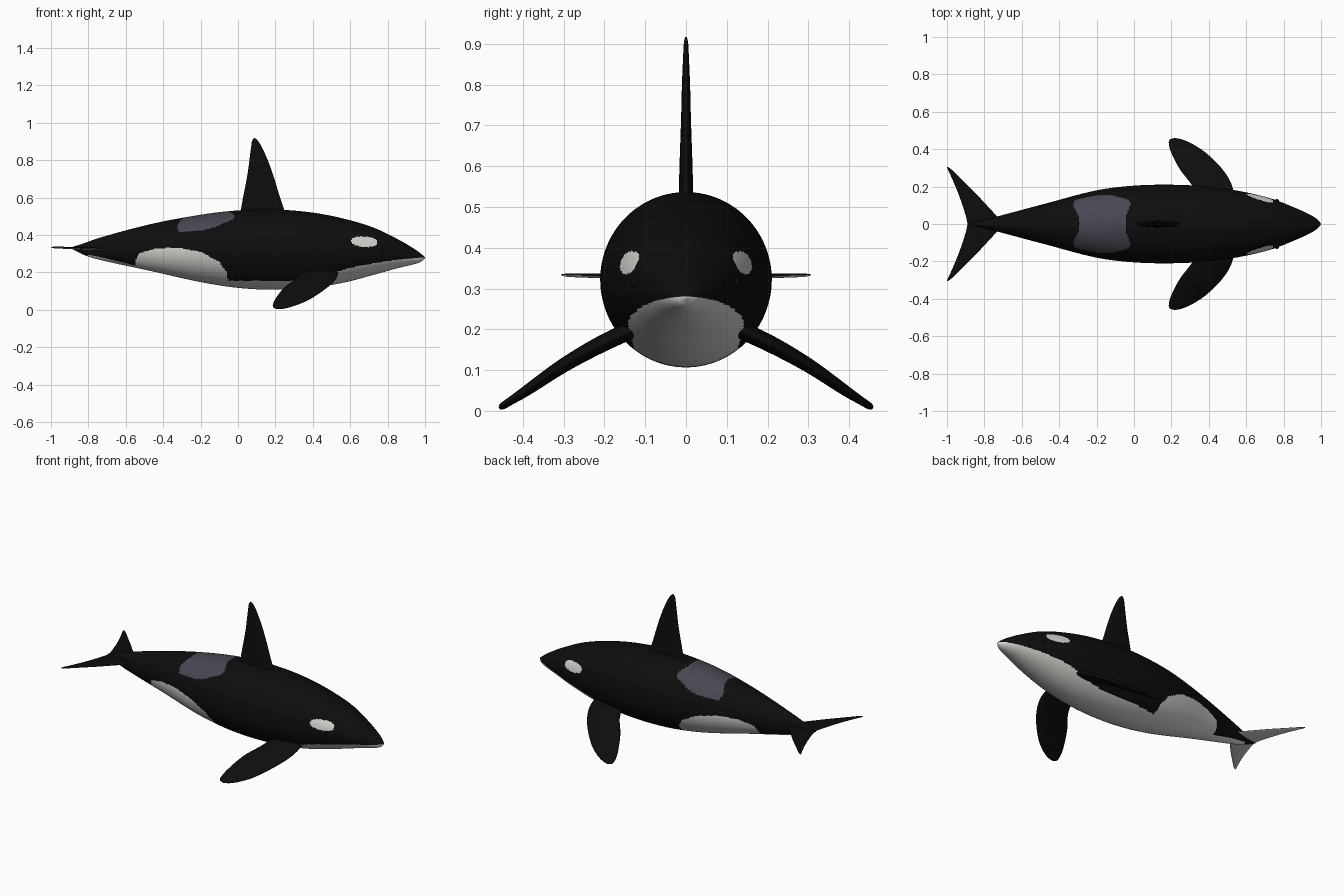
import bpy
import bmesh
import math
from mathutils import Vector

default = bpy.data.objects.get("Cube")
if default:
    bpy.data.objects.remove(default, do_unlink=True)


def make_material(name, rgb):
    mat = bpy.data.materials.new(name)
    mat.use_nodes = True
    mat.diffuse_color = (*rgb, 1)
    bsdf = mat.node_tree.nodes["Principled BSDF"]
    bsdf.inputs["Base Color"].default_value = (*rgb, 1)
    bsdf.inputs["Roughness"].default_value = 0.6
    return mat


BLACK, WHITE, GREY = range(3)
MATERIALS = [
    make_material("black_skin", (0.004, 0.004, 0.004)),
    make_material("white_skin", (0.65, 0.65, 0.62)),
    make_material("saddle_grey", (0.065, 0.063, 0.085)),
]


def linear(table, s):
    """Straight interpolation in a table of (position, value)."""
    if s <= table[0][0]:
        return table[0][1]
    for (a, u), (b, v) in zip(table, table[1:]):
        if s <= b:
            return u + (v - u) * (s - a) / (b - a)
    return table[-1][1]


def smooth(table, s):
    """Cubic interpolation of whole rows; the first column is the position."""
    last = len(table) - 1

    def slope(i, k):
        lo, hi = table[max(i - 1, 0)], table[min(i + 1, last)]
        return (hi[k] - lo[k]) / (hi[0] - lo[0])

    i = 0
    while i < last - 1 and s > table[i + 1][0]:
        i += 1
    p, q = table[i], table[i + 1]
    d = q[0] - p[0]
    t = min(max((s - p[0]) / d, 0), 1)
    ease = t * t * (3 - 2 * t)
    return [p[k] + (q[k] - p[k]) * ease
            + d * t * (1 - t) * ((1 - t) * slope(i, k) - t * slope(i + 1, k))
            for k in range(1, len(p))]


def loft(name, rings, paint=None):
    """Skin a list of closed rings, cap the ends and colour faces by a rule."""
    bm = bmesh.new()
    loops = [[bm.verts.new(p) for p in ring] for ring in rings]
    n = len(loops[0])
    for a, b in zip(loops, loops[1:]):
        for j in range(n):
            k = (j + 1) % n
            bm.faces.new((a[j], a[k], b[k], b[j]))
    bm.faces.new(loops[0])
    bm.faces.new(loops[-1])
    bmesh.ops.recalc_face_normals(bm, faces=bm.faces)
    bm.normal_update()
    for face in bm.faces:
        face.smooth = True
        if paint:
            face.material_index = paint(face.calc_center_median(), face.normal)
    mesh = bpy.data.meshes.new(name)
    bm.to_mesh(mesh)
    bm.free()
    for mat in MATERIALS:
        mesh.materials.append(mat)
    obj = bpy.data.objects.new(name, mesh)
    bpy.context.collection.objects.link(obj)
    return obj


def angles(n):
    return [math.tau * j / n for j in range(n)]


def fin_rings(table, place, count=36, sides=28):
    """Lens sections from rows of (span, leading x, trailing x, half thickness)."""
    rings = []
    first, last = table[0][0], table[-1][0]
    for i in range(count + 1):
        s = first + (last - first) * math.sin(i / count * math.pi / 2)
        lead, trail, thick = smooth(table, s)
        mid, half = (lead + trail) / 2, (lead - trail) / 2
        rings.append([place(mid + half * math.cos(a), s, thick * math.sin(a))
                      for a in angles(sides)])
    return rings


# Body: x, top z, bottom z, half width
BODY = [
    (-0.89, 0.334, 0.326, 0.004), (-0.82, 0.357, 0.292, 0.018),
    (-0.74, 0.385, 0.267, 0.038), (-0.47, 0.457, 0.208, 0.11),
    (-0.2, 0.508, 0.148, 0.18), (0.0, 0.531, 0.117, 0.205),
    (0.2, 0.536, 0.107, 0.21), (0.4, 0.519, 0.118, 0.2),
    (0.57, 0.486, 0.146, 0.175), (0.73, 0.437, 0.188, 0.137),
    (0.86, 0.374, 0.224, 0.087), (0.94, 0.327, 0.243, 0.05),
    (0.98, 0.298, 0.257, 0.025), (1.0, 0.281, 0.277, 0.002),
]
# Upper edge of the white underside along x
BELLY = [
    (-0.84, 0.25), (-0.8, 0.295), (-0.69, 0.271), (-0.548, 0.236),
    (-0.545, 0.27), (-0.53, 0.3), (-0.45, 0.325), (-0.33, 0.333),
    (-0.2, 0.31), (-0.1, 0.257), (-0.06, 0.2), (-0.054, 0.155),
    (0.3, 0.155), (0.4, 0.165), (0.5, 0.194), (0.6, 0.225),
    (0.75, 0.253), (0.87, 0.27), (1.0, 0.281),
]
# Rear and front edges of the saddle by distance from the midline
SADDLE_REAR = [(0, -0.29), (0.05, -0.3), (0.1, -0.328), (0.13, -0.315), (0.155, -0.18)]
SADDLE_FRONT = [(0, -0.045), (0.05, -0.04), (0.1, -0.02), (0.13, -0.025), (0.155, -0.12)]


def paint_body(c, normal):
    if c.z < linear(BELLY, c.x):
        return WHITE
    # Eye patch: slightly tilted rounded oval
    dx, dz = c.x - 0.675, c.z - 0.364
    u, v = dx - 0.07 * dz, dz + 0.07 * dx
    if abs(u / 0.07) ** 2.4 + abs(v / 0.027) ** 2.4 < 1:
        return WHITE
    side = abs(c.y)
    if c.z > 0.4 and side < 0.155:
        if linear(SADDLE_REAR, side) < c.x < linear(SADDLE_FRONT, side):
            return GREY
    return BLACK


body_rings = []
RINGS = 330
for i in range(RINGS + 1):
    t = i / RINGS
    # Ring spacing tightens towards the snout and tail tip
    t -= 0.11 * math.sin(math.tau * t) / math.tau * 4
    x = BODY[0][0] + (BODY[-1][0] - BODY[0][0]) * t
    top, bottom, width = smooth(BODY, x)
    middle, height = (top + bottom) / 2, (top - bottom) / 2
    body_rings.append([Vector((x, width * math.cos(a), middle + height * math.sin(a)))
                       for a in angles(168)])
loft("body", body_rings, paint_body)

# Dorsal fin: span runs up z
DORSAL = [
    (0.48, 0.265, 0.005, 0.019), (0.6, 0.225, 0.027, 0.016),
    (0.72, 0.188, 0.05, 0.012), (0.8, 0.159, 0.061, 0.01),
    (0.87, 0.127, 0.07, 0.007), (0.905, 0.106, 0.076, 0.005),
    (0.917, 0.092, 0.086, 0.002),
]
loft("dorsal_fin", fin_rings(DORSAL, lambda x, s, t: Vector((x, t, s))))

# Side flippers: span runs outwards and slopes down
FLIPPER = [
    (0.1, 0.535, 0.35, 0.022), (0.2, 0.526, 0.314, 0.021),
    (0.29, 0.475, 0.247, 0.018), (0.38, 0.385, 0.2, 0.014),
    (0.43, 0.308, 0.186, 0.01), (0.452, 0.255, 0.192, 0.008),
    (0.458, 0.225, 0.212, 0.003),
]
DROOP = [(0.1, 0.213), (0.2, 0.168), (0.3, 0.112), (0.4, 0.044), (0.458, 0.007)]

# Tail flukes: flat blades with a white underside
FLUKE = [
    (0.0, -0.68, -0.89, 0.008), (0.035, -0.725, -0.897, 0.008),
    (0.1, -0.787, -0.917, 0.007), (0.17, -0.852, -0.942, 0.006),
    (0.25, -0.933, -0.976, 0.005), (0.29, -0.974, -0.995, 0.004),
    (0.305, -0.995, -1.0, 0.002),
]


def paint_fluke(c, normal):
    return WHITE if normal.z < 0 else BLACK


for label, side in (("left", 1), ("right", -1)):
    def place_flipper(x, s, t):
        return Vector((x, side * (s + 0.5 * t), smooth(DROOP, s)[0] + 0.86 * t))

    def place_fluke(x, s, t):
        return Vector((x, side * s, 0.332 - 0.03 * (x + 0.95) + t))

    loft(label + "_flipper", fin_rings(FLIPPER, place_flipper))
    loft(label + "_fluke", fin_rings(FLUKE, place_fluke), paint_fluke)

    # Small eye ahead of the white patch
    bpy.ops.mesh.primitive_uv_sphere_add(segments=16, ring_count=10, radius=0.011,
                                         location=(0.765, side * 0.123, 0.315))
    eye = bpy.context.object
    eye.name = label + "_eye"
    eye.data.materials.append(MATERIALS[BLACK])
    bpy.ops.object.shade_smooth()
